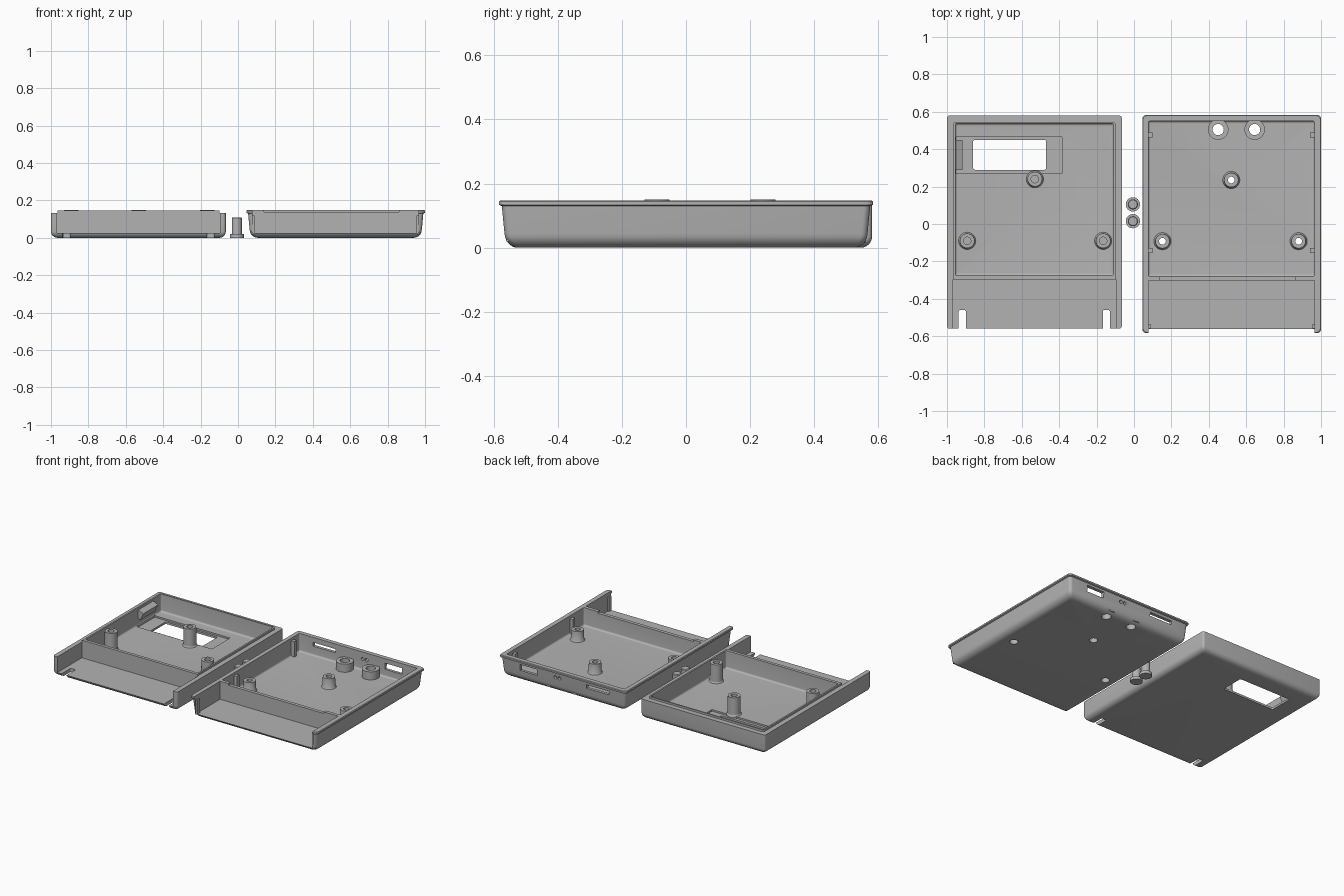
import bpy, bmesh, math
from mathutils import Matrix

cube = bpy.data.objects.get("Cube")
if cube:
    bpy.data.objects.remove(cube, do_unlink=True)

grey = bpy.data.materials.new("light_grey_plastic")
grey.use_nodes = True
grey.diffuse_color = (0.45, 0.45, 0.45, 1)
grey.node_tree.nodes["Principled BSDF"].inputs["Base Color"].default_value = (0.45, 0.45, 0.45, 1)


def finish(name, bm):
    bmesh.ops.recalc_face_normals(bm, faces=bm.faces)
    mesh = bpy.data.meshes.new(name)
    bm.to_mesh(mesh)
    bm.free()
    mesh.materials.append(grey)
    obj = bpy.data.objects.new(name, mesh)
    bpy.context.collection.objects.link(obj)
    return obj


def loft(name, x0, x1, y0, y1, profile, corner=0.025, steps=5):
    """Stack of rounded rectangles; profile holds (inset, z) pairs."""
    bm = bmesh.new()
    rings = []
    for inset, z in profile:
        ring = []
        corners = [(x1, y1, -1, -1), (x0, y1, 1, -1), (x0, y0, 1, 1), (x1, y0, -1, 1)]
        for q, (x, y, sx, sy) in enumerate(corners):
            for i in range(steps + 1):
                a = (q + i / steps) * math.pi / 2
                ring.append(bm.verts.new((x + sx * (inset + corner) + corner * math.cos(a),
                                          y + sy * (inset + corner) + corner * math.sin(a), z)))
        rings.append(ring)
    n = len(rings[0])
    for a, b in zip(rings, rings[1:]):
        for i in range(n):
            bm.faces.new((a[i], a[(i + 1) % n], b[(i + 1) % n], b[i]))
    bm.faces.new(rings[0])
    bm.faces.new(rings[-1])
    return finish(name, bm)


def fillet(r, base=0.0, z=0.0, steps=6):
    """Quarter-round edge from the underside up to a wall."""
    return [(base + r - r * math.sin(t), z + r - r * math.cos(t))
            for t in (i / steps * math.pi / 2 for i in range(steps + 1))]


def box(name, x0, x1, y0, y1, z0, z1, tilt=0.0):
    bm = bmesh.new()
    m = (Matrix.Translation(((x0 + x1) / 2, (y0 + y1) / 2, (z0 + z1) / 2))
         @ Matrix.Rotation(tilt, 4, 'Y') @ Matrix.Diagonal((x1 - x0, y1 - y0, z1 - z0, 1)))
    bmesh.ops.create_cube(bm, size=1, matrix=m)
    return finish(name, bm)


def lathe(name, x, y, profile, closed=False, n=32):
    """Turned part; profile holds (radius, z) pairs."""
    bm = bmesh.new()
    rings = [[bm.verts.new((x + r * math.cos(math.tau * i / n), y + r * math.sin(math.tau * i / n), z))
              for i in range(n)] for r, z in profile]
    pairs = list(zip(rings, rings[1:])) + ([(rings[-1], rings[0])] if closed else [])
    for a, b in pairs:
        for i in range(n):
            bm.faces.new((a[i], a[(i + 1) % n], b[(i + 1) % n], b[i]))
    if not closed:
        bm.faces.new(rings[0])
        bm.faces.new(rings[-1])
    return smooth(finish(name, bm))


def smooth(obj):
    bpy.ops.object.select_all(action='DESELECT')
    obj.select_set(True)
    bpy.context.view_layer.objects.active = obj
    bpy.ops.object.shade_smooth_by_angle(angle=math.radians(30))
    return obj


def carve(obj, cutters):
    bpy.context.view_layer.objects.active = obj
    for c in cutters:
        c.hide_render = True
        mod = obj.modifiers.new("cut", 'BOOLEAN')
        mod.operation, mod.solver, mod.object = 'DIFFERENCE', 'EXACT', c
        bpy.ops.object.modifier_apply(modifier=mod.name)
        bpy.data.objects.remove(c, do_unlink=True)
    smooth(obj)


FLOOR = 0.025

# Display half: tray with a raised inner lip, window and front notches
top_shell = loft("display_shell", -1, -0.065, -0.56, 0.58,
                 fillet(0.035) + [(0, 0.132), (0.034, 0.132), (0.034, 0.145)], corner=0.015)
cuts = [
    loft("cut", -0.955, -0.11, -0.275, 0.537, fillet(0.012, z=FLOOR) + [(0, 0.2)], corner=0.008),
    box("cut", -0.968, -0.097, -0.7, -0.296, FLOOR, 0.3),
    box("cut", -1.1, 0, -0.7, -0.296, 0.132, 0.3),
    box("cut", -0.953, -0.385, 0.27, 0.465, 0.014, 0.05),
    loft("cut", -0.86, -0.47, 0.29, 0.45, [(0, -0.1), (0, 0.1)], corner=0.01),
]
for x in (-0.918, -0.148):
    cuts.append(loft("cut", x - 0.019, x + 0.019, -0.7, -0.46, [(0, -0.1), (0, 0.1)], corner=0.008))
carve(top_shell, cuts)

# Slanted clip on the wall beside the window
box("window_clip", -0.966, -0.926, 0.29, 0.45, 0.07, 0.125, tilt=math.radians(25))

# Screw posts of the display half, with blind holes
for i, (x, y) in enumerate([(-0.53, 0.24), (-0.892, -0.09), (-0.165, -0.09)]):
    lathe(f"screw_post_{i + 1}", x, y,
          [(0.046, FLOOR - 0.01), (0.046, FLOOR), (0.041, FLOOR + 0.008), (0.039, 0.15),
           (0.02, 0.15), (0.02, 0.05)])

# Base half: tapered tray with an outer rim
base_shell = loft("base_shell", 0.045, 1, -0.583, 0.583,
                  fillet(0.045, base=0.017) + [(0.009, 0.13), (0, 0.134), (0, 0.144), (0.004, 0.148)],
                  corner=0.02)
bosses = [(0.52, 0.235), (0.152, -0.092), (0.88, -0.092)]
sockets = [(0.45, 0.505), (0.645, 0.505)]
cuts = [
    loft("cut", 0.077, 0.965, -0.28, 0.55, fillet(0.012, z=FLOOR) + [(0, 0.2)], corner=0.008),
    box("cut", 0.077, 0.965, -0.7, -0.303, FLOOR, 0.3),
    box("cut", 0.14, 0.86, -0.32, -0.27, 0.137, 0.3),
    box("cut", 0.72, 0.85, 0.5, 0.7, 0.075, 0.117),
    box("cut", 0.18, 0.35, 0.5, 0.7, 0.088, 0.113),
]
for x, y in bosses:
    cuts.append(lathe("cut", x, y, [(0.026, -0.1), (0.026, 0.1)]))
for x, y in sockets:
    cuts.append(lathe("cut", x, y, [(0.03, -0.1), (0.03, 0.1)]))
for x in (0.553, 0.583):
    hole = lathe("cut", 0, 0, [(0.011, -0.1), (0.011, 0.1)], n=16)
    hole.data.transform(Matrix.Translation((x, 0.57, 0.1)) @ Matrix.Rotation(math.pi / 2, 4, 'X'))
    cuts.append(hole)
carve(base_shell, cuts)

# Screw bosses of the base half, open from below
for i, (x, y) in enumerate(bosses):
    lathe(f"screw_boss_{i + 1}", x, y,
          [(0.046, FLOOR - 0.01), (0.046, FLOOR), (0.041, FLOOR + 0.008), (0.038, 0.095),
           (0.018, 0.095), (0.018, 0.05), (0.026, 0.05), (0.026, FLOOR - 0.01)], closed=True)

# Button guide rings
for i, (x, y) in enumerate(sockets):
    lathe(f"button_guide_{i + 1}", x, y,
          [(0.055, FLOOR - 0.01), (0.055, 0.08), (0.03, 0.08), (0.03, FLOOR - 0.01)], closed=True)

# Locating ribs on the side walls
for side, x0, x1 in (("right", 0.07, 0.1), ("left", 0.942, 0.972)):
    for where, y in (("back", 0.475), ("middle", -0.142)):
        box(f"{where}_{side}_rib", x0, x1, y - 0.013, y + 0.013, FLOOR - 0.005, 0.13)
    box(f"front_{side}_rib", x0, x1 - 0.012 if side == "right" else x1, -0.56, -0.535,
        FLOOR - 0.005, 0.12) if side == "right" else box(
        f"front_{side}_rib", x0 + 0.012, x1, -0.56, -0.535, FLOOR - 0.005, 0.12)

# Two loose push buttons
for i, y in enumerate((0.105, 0.015)):
    lathe(f"push_button_{i + 1}", -0.006, y,
          [(0.038, 0), (0.038, 0.02), (0.027, 0.02), (0.027, 0.106), (0.023, 0.11)])
